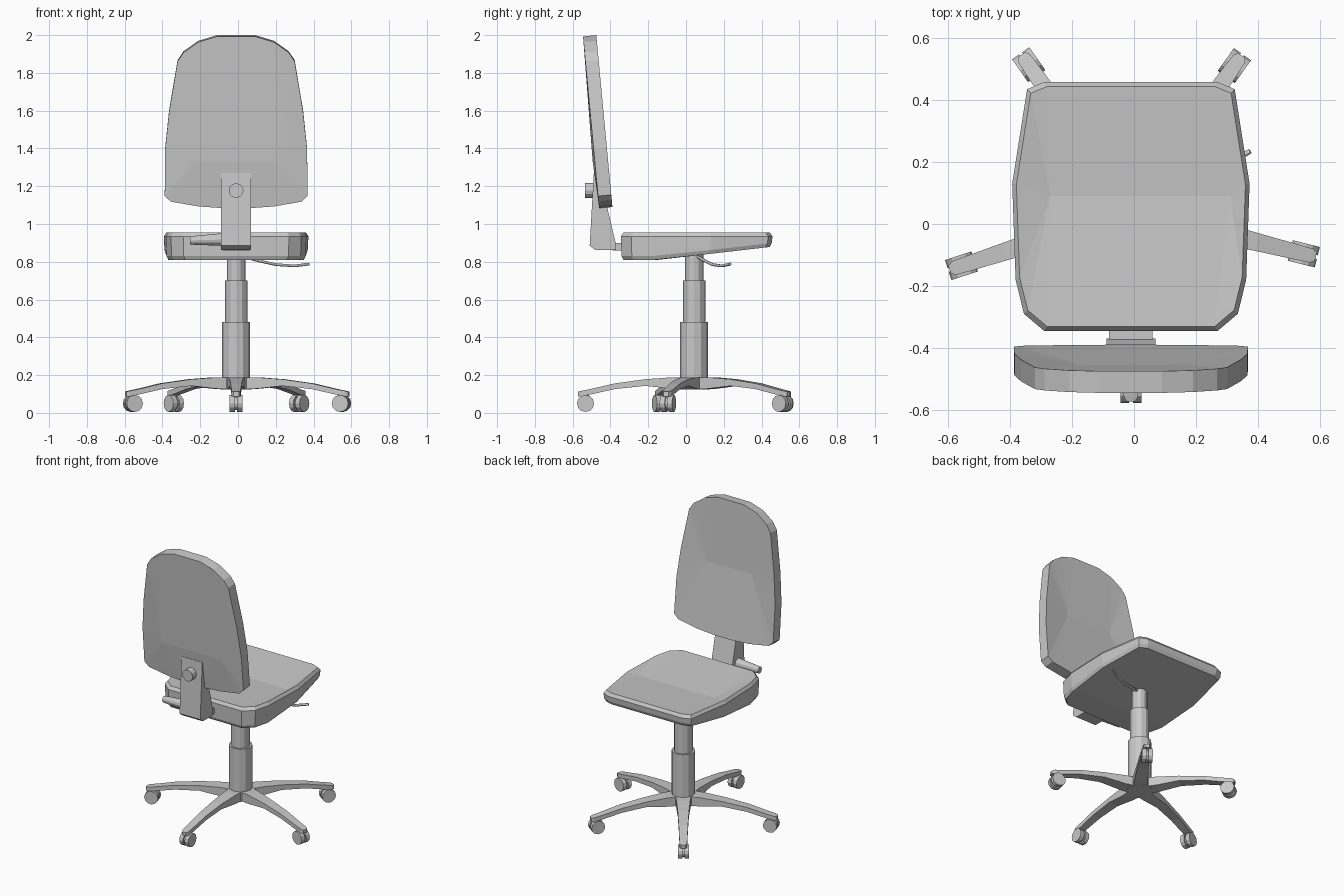
import bpy, bmesh, math
from mathutils import Vector, Matrix

cube = bpy.data.objects.get("Cube")
if cube:
    bpy.data.objects.remove(cube)

grey = bpy.data.materials.new("plain_grey")
grey.use_nodes = True
grey.diffuse_color = (0.58, 0.58, 0.58, 1)
grey.node_tree.nodes["Principled BSDF"].inputs["Base Color"].default_value = (0.58, 0.58, 0.58, 1)

CX, CY = -0.01, 0.043  # axis of the column and base


def finish(name, bm):
    bmesh.ops.recalc_face_normals(bm, faces=bm.faces)
    mesh = bpy.data.meshes.new(name)
    bm.to_mesh(mesh)
    bm.free()
    mesh.materials.append(grey)
    obj = bpy.data.objects.new(name, mesh)
    bpy.context.collection.objects.link(obj)
    return obj


def cap(bm, ring, ridge):
    """Close a ring flat, or towards a two-point ridge for a dished face."""
    if not ridge:
        bm.faces.new(ring)
        return
    mids = [bm.verts.new(p) for p in ridge]
    near = [min(mids, key=lambda m: abs(m.co.x - v.co.x)) for v in ring]
    for i, v in enumerate(ring):
        j = (i + 1) % len(ring)
        face = [v, ring[j], near[j]]
        if near[i] is not near[j]:
            face.append(near[i])
        bm.faces.new(face)


def loft(name, rings, start=None, end=None):
    bm = bmesh.new()
    loops = [[bm.verts.new(p) for p in ring] for ring in rings]
    n = len(loops[0])
    for a, b in zip(loops, loops[1:]):
        for i in range(n):
            j = (i + 1) % n
            bm.faces.new((a[i], a[j], b[j], b[i]))
    cap(bm, loops[0], start)
    cap(bm, loops[-1], end)
    return finish(name, bm)


def rod(name, a, b, r1, r2=None, sides=12):
    a, b = Vector(a), Vector(b)
    axis = b - a
    bm = bmesh.new()
    turn = axis.to_track_quat('Z', 'Y').to_matrix().to_4x4()
    bmesh.ops.create_cone(bm, cap_ends=True, segments=sides, radius1=r1,
                          radius2=r1 if r2 is None else r2, depth=axis.length,
                          matrix=Matrix.Translation((a + b) / 2) @ turn)
    return finish(name, bm)


def mirrored(half):
    """Complete a right-hand outline about the centre line."""
    return [(x + CX, v) for x, v in half] + [(CX - x, v) for x, v in reversed(half)]


# Seat cushion: tapered sides, chamfered rim, dished top, rising underside
seat_half = [(0.28, 0.458), (0.335, 0.435), (0.383, 0.13), (0.372, -0.18),
             (0.345, -0.29), (0.28, -0.345)]
seat_line = mirrored(seat_half)


def seat_ring(scale, height):
    ring = []
    for x, y in seat_line:
        y = (y - 0.056) * scale + 0.056
        ring.append((CX + (x - CX) * scale, y, height(y)))
    return ring


def underside(y):
    return 0.81 + max(0, y + 0.15) * 0.115


loft("seat", [seat_ring(0.965, underside),
              seat_ring(0.99, lambda y: underside(y) + 0.02),
              seat_ring(1, lambda y: 0.935),
              seat_ring(0.965, lambda y: 0.955)],
     start=[(-0.22, -0.15, 0.81), (0.2, -0.15, 0.81)],
     end=[(-0.27, 0.09, 0.93), (0.31, 0.09, 0.93)])

# Backrest: leaning panel with a hollow front
back_half = [(0.1, 2.0), (0.2, 1.97), (0.278, 1.915), (0.31, 1.868), (0.355, 1.6),
             (0.376, 1.4), (0.378, 1.155), (0.345, 1.125), (0.2, 1.1), (0.06, 1.09)]
back_line = mirrored(back_half)


def lean(z):
    return -0.475 + (2 - z) * 0.094


loft("backrest", [[(x, lean(z), z) for x, z in back_line],
                  [(x, lean(z) - 0.07, z - 0.007) for x, z in back_line]],
     start=[(CX + s * 0.17, lean(1.55) - 0.02, 1.55) for s in (-1, 1)],
     end=[(CX + s * 0.22, lean(1.33) - 0.082, 1.33) for s in (-1, 1)])

# Support arm, its link to the seat, clamp knob and adjusting handle
arm_side = [(-0.51, 0.885), (-0.48, 0.862), (-0.37, 0.862), (-0.37, 0.89),
            (-0.42, 1.1), (-0.45, 1.27), (-0.488, 1.27)]
loft("back_arm", [[(CX + s * 0.079, y, z) for y, z in arm_side] for s in (-1, 1)])
loft("arm_link", [[(CX + s * 0.07, y, z) for s, z in
                   ((-1, 0.86), (1, 0.86), (1, 0.9), (-1, 0.9))] for y in (-0.39, -0.31)])
rod("clamp_knob", (CX, -0.536, 1.177), (CX, -0.47, 1.177), 0.039)
rod("adjusting_handle", (-0.255, -0.44, 0.913), (-0.07, -0.44, 0.918), 0.022, 0.034)

# Height lever beneath the seat
curve = bpy.data.curves.new("height_lever", 'CURVE')
curve.dimensions = '3D'
curve.bevel_depth = 0.008
curve.bevel_resolution = 1
curve.use_fill_caps = True
path = [(0.0, 0.05, 0.835), (0.11, 0.1, 0.805), (0.2, 0.14, 0.785),
        (0.3, 0.19, 0.778), (0.375, 0.235, 0.788)]
spline = curve.splines.new('POLY')
spline.points.add(len(path) - 1)
for point, co in zip(spline.points, path):
    point.co = (*co, 1)
curve.materials.append(grey)
bpy.context.collection.objects.link(bpy.data.objects.new("height_lever", curve))

# Telescopic column and hub
for name, low, high, radius in (("hub", 0.125, 0.188, 0.085),
                                ("column_lower", 0.13, 0.482, 0.074),
                                ("column_middle", 0.47, 0.7, 0.06),
                                ("column_upper", 0.69, 0.84, 0.049)):
    rod(name, (CX, CY, low), (CX, CY, high), radius)

# Five arched legs: distance, underside, top, half width
leg_sections = [(0.03, 0.125, 0.188, 0.05), (0.12, 0.128, 0.188, 0.043),
                (0.26, 0.143, 0.178, 0.035), (0.42, 0.126, 0.156, 0.029),
                (0.55, 0.097, 0.126, 0.025), (0.6, 0.088, 0.116, 0.023),
                (0.615, 0.088, 0.112, 0.014)]
for number, angle in enumerate((-90, -14, 54.5, 125, 198), 1):
    a = math.radians(angle)
    out = Vector((math.cos(a), math.sin(a), 0))
    side = Vector((-out.y, out.x, 0))
    centre = Vector((CX, CY, 0))
    up = Vector((0, 0, 1))
    loft(f"leg_{number}", [[centre + out * r + side * s * w + up * z for s, z in
                            ((-1, low), (1, low), (1, high), (-1, high))]
                           for r, low, high, w in leg_sections])
    # Caster with twin wheels on a common axle
    hub = centre + out * 0.575 + up * 0.05
    rod(f"caster_stem_{number}", hub, hub + up * 0.055, 0.018, sides=8)
    rod(f"caster_axle_{number}", hub - side * 0.02, hub + side * 0.02, 0.035)
    for word, s in (("left", 1), ("right", -1)):
        rod(f"caster_wheel_{word}_{number}", hub + side * s * 0.006,
            hub + side * s * 0.034, 0.045)
